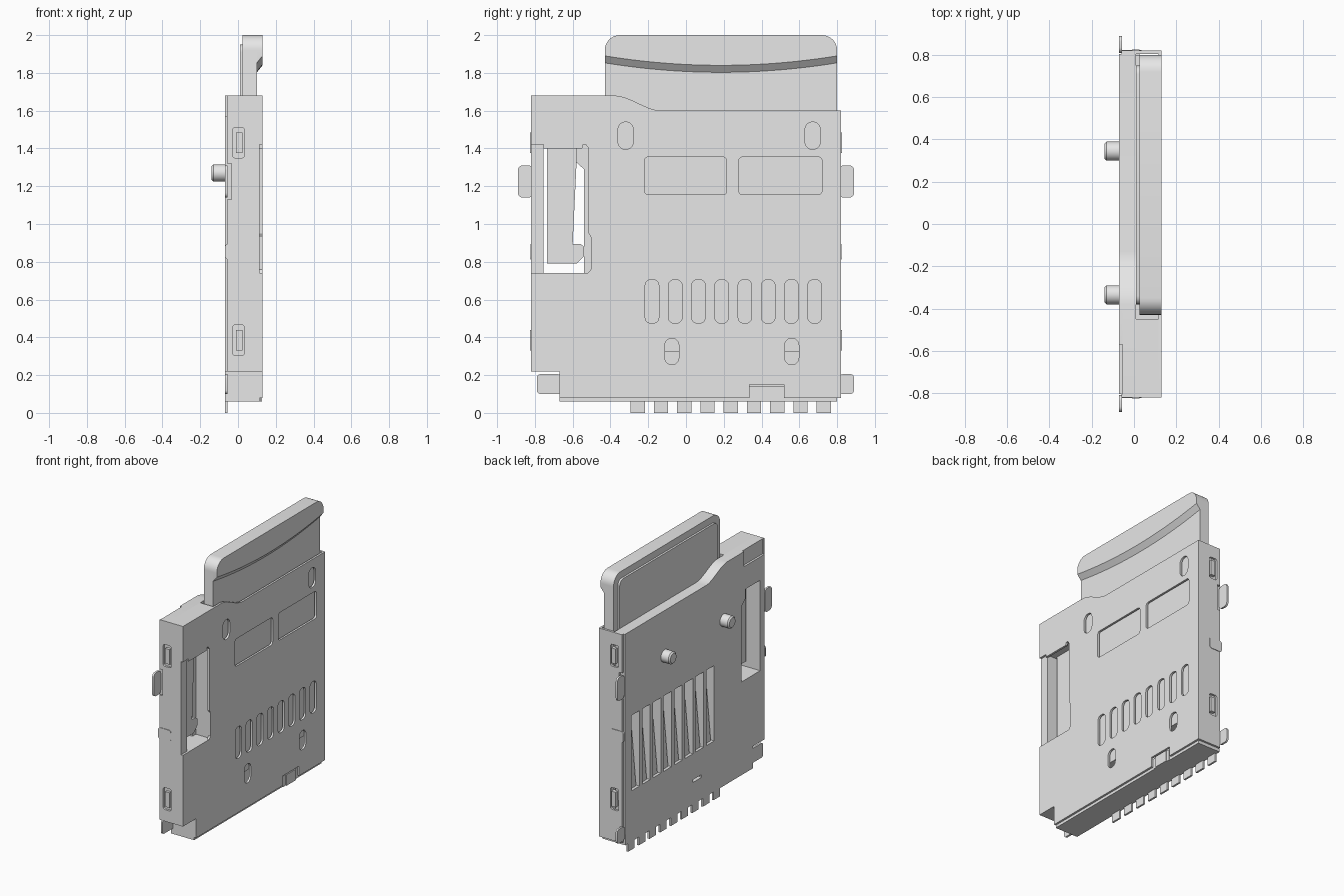
import bpy, bmesh, math
from mathutils import Matrix

if "Cube" in bpy.data.objects:
    bpy.data.objects.remove(bpy.data.objects["Cube"], do_unlink=True)

# One grey for everything
grey = bpy.data.materials.new("plain_grey")
grey.use_nodes = True
grey.diffuse_color = (0.8, 0.8, 0.8, 1)
for n in grey.node_tree.nodes:
    if n.type == 'BSDF_PRINCIPLED':
        n.inputs["Base Color"].default_value = (0.8, 0.8, 0.8, 1)

# Local profile axes to world: "x" draws in (y, z), "y" draws in (x, z)
AXES = {
    "x": Matrix(((0, 0, 1, 0), (1, 0, 0, 0), (0, 1, 0, 0), (0, 0, 0, 1))),
    "y": Matrix(((1, 0, 0, 0), (0, 0, -1, 0), (0, 1, 0, 0), (0, 0, 0, 1))),
}


def finish(name, mesh):
    mesh.materials.clear()
    mesh.materials.append(grey)
    ob = bpy.data.objects.new(name, mesh)
    bpy.context.collection.objects.link(ob)
    return ob


def plate(name, axis, a, b, outline, holes=()):
    """Flat outline with holes, extruded from a to b along the axis."""
    cu = bpy.data.curves.new(name, 'CURVE')
    cu.dimensions = '2D'
    cu.fill_mode = 'BOTH'
    cu.extrude = abs(b - a) / 2
    for loop in [outline, *holes]:
        sp = cu.splines.new('POLY')
        sp.points.add(len(loop) - 1)
        for p, (u, v) in zip(sp.points, loop):
            p.co = (u, v, 0, 1)
        sp.use_cyclic_u = True
    tmp = bpy.data.objects.new("profile", cu)
    bpy.context.collection.objects.link(tmp)
    dg = bpy.context.evaluated_depsgraph_get()
    mesh = bpy.data.meshes.new_from_object(tmp.evaluated_get(dg))
    bpy.data.objects.remove(tmp, do_unlink=True)
    bpy.data.curves.remove(cu)
    mid = (a + b) / 2
    shift = Matrix.Translation((mid, 0, 0) if axis == "x" else (0, mid, 0))
    mesh.transform(shift @ AXES[axis])
    bm = bmesh.new()
    bm.from_mesh(mesh)
    bmesh.ops.remove_doubles(bm, verts=bm.verts, dist=1e-5)
    bmesh.ops.recalc_face_normals(bm, faces=bm.faces)
    bm.to_mesh(mesh)
    bm.free()
    mesh.name = name
    return finish(name, mesh)


def rect(u0, u1, v0, v1, r=0.0, steps=5):
    """Rectangle, with rounded corners if r is given."""
    if r == 0:
        return [(u0, v0), (u1, v0), (u1, v1), (u0, v1)]
    pts = []
    for k, (cu, cv) in enumerate([(u1 - r, v1 - r), (u0 + r, v1 - r),
                                  (u0 + r, v0 + r), (u1 - r, v0 + r)]):
        for i in range(steps + 1):
            t = math.pi / 2 * (k + i / steps)
            pts.append((cu + r * math.cos(t), cv + r * math.sin(t)))
    return pts


def box(name, x0, x1, y0, y1, z0, z1):
    return plate(name, "x", x0, x1, rect(y0, y1, z0, z1))


# Top edge steps down in a soft S from 1.68 to 1.60
s_curve = []
for i in range(11):
    t = i / 10
    s_curve.append((-0.13 - 0.25 * t, 1.6 + 0.08 * t * t * (3 - 2 * t)))

slot_ys = [-0.18 + 0.123 * k for k in range(8)]

# Metal shell face
shell_outline = [(-0.67, 0.08), (0.335, 0.08), (0.335, 0.15), (0.52, 0.15),
                 (0.52, 0.08), (0.82, 0.08), (0.82, 1.6)] + s_curve + [
    (-0.82, 1.68), (-0.82, 1.42), (-0.755, 1.42), (-0.755, 1.4), (-0.55, 1.4),
    (-0.545, 1.42), (-0.53, 1.42), (-0.515, 1.4), (-0.515, 0.95),
    (-0.503, 0.93), (-0.503, 0.76), (-0.52, 0.74), (-0.82, 0.74),
    (-0.82, 0.22), (-0.67, 0.22)]
shell_holes = [rect(y - 0.036, y + 0.036, 0.475, 0.705, 0.03) for y in slot_ys]
shell_holes += [rect(y - 0.04, y + 0.04, 1.395, 1.54, 0.039) for y in (-0.32, 0.67)]
shell_holes += [rect(y - 0.037, y + 0.037, 0.255, 0.395, 0.036) for y in (-0.075, 0.56)]
shell_holes += [rect(-0.22, 0.215, 1.155, 1.355, 0.02), rect(0.28, 0.72, 1.155, 1.355, 0.02)]
plate("shell_face", "x", 0.115, 0.13, shell_outline, shell_holes)

# Shell side walls with latch holes, nubs, clips and solder feet
latches = [(1.35, 1.51), (0.305, 0.465)]
for side, label, z0, z1 in ((-1, "front", 0.22, 1.68), (1, "back", 0.08, 1.6)):
    wall = [(-0.058, z0), (0.115, z0), (0.115, z1), (-0.058, z1),
            (-0.058, 1.32), (-0.035, 1.32), (-0.035, 1.13), (-0.058, 1.13)]
    holes = [rect(-0.03, 0.035, a, b, 0.015) for a, b in latches]
    plate(label + "_shell_wall", "y", side * 0.805, side * 0.82, wall, holes)
    for a, b in latches:
        plate(label + "_latch_nub", "y", side * 0.795, side * 0.825,
              rect(-0.01, 0.025, a + 0.025, b - 0.025))
    plate(label + "_clip", "y", side * 0.81, side * 0.824,
          rect(-0.07, 0.035, 0.812, 0.895, 0.02))
    feet = [rect(0.81, 0.89, 1.14, 1.31, 0.025)]
    feet.append(rect(0.66, 0.79, 0.1, 0.205, 0.02) if side < 0
                else rect(0.81, 0.89, 0.1, 0.205, 0.02))
    for foot in feet:
        plate(label + "_solder_foot", "x", -0.07, -0.056,
              [(side * u, v) for u, v in foot])

# Moulded base floor with contact slots and a spring window
window = [(-0.755, 0.74), (-0.54, 0.74), (-0.54, 1.29), (-0.585, 1.33),
          (-0.585, 1.4), (-0.755, 1.4)]
base_holes = [rect(y - 0.045, y + 0.045, 0.43, 0.98) for y in slot_ys]
base_holes += [window, rect(-0.08, 0.02, 0.22, 0.24)]
base_start = [(-0.67, 0.06), (0.8, 0.06), (0.805, 1.6)] + s_curve
plate("base_floor", "x", -0.055, 0.01,
      base_start + [(-0.805, 1.68), (-0.805, 0.22), (-0.67, 0.22)], base_holes)
plate("base_back_layer", "x", -0.07, -0.055,
      base_start + [(-0.57, 1.68), (-0.57, 1.57), (-0.805, 1.57),
                    (-0.805, 0.22), (-0.67, 0.22)], base_holes)

# Base walls around the card bay
box("base_bottom_wall", 0.01, 0.115, -0.67, 0.8, 0.06, 0.14)
box("base_front_wall", 0.01, 0.115, -0.805, -0.755, 0.22, 1.68)
box("base_inner_rail", 0.01, 0.115, -0.5, -0.45, 0.14, 1.42)
box("base_lower_block", 0.01, 0.115, -0.755, -0.5, 0.22, 0.74)
box("base_corner_block", 0.01, 0.115, -0.67, -0.5, 0.14, 0.22)
box("base_upper_block", 0.01, 0.115, -0.755, -0.45, 1.42, 1.68)
box("bottom_key", 0.115, 0.12, 0.35, 0.505, 0.06, 0.14)
box("bottom_key_rib", 0.12, 0.127, 0.375, 0.48, 0.06, 0.14)

# Detection spring in the side window
plate("detect_spring", "x", 0.03, 0.05,
      [(-0.735, 0.79), (-0.58, 0.79), (-0.54, 0.83), (-0.54, 0.88), (-0.56, 0.895),
       (-0.6, 0.895), (-0.575, 1.42), (-0.735, 1.42)])

# Sloping contacts in the slots and solder tails along the bottom
for y in slot_ys:
    plate("contact_spring", "y", y - 0.035, y + 0.035,
          [(-0.05, 0.42), (-0.04, 0.42), (0.01, 0.92), (0.01, 0.99), (0.0, 0.99)])
for k in range(9):
    y = -0.255 + 0.123 * k
    box("solder_tail", -0.07, -0.056, y - 0.038, y + 0.038, 0.0, 0.065)

# Memory card: body, raised back panel and thumb lip
top_right = rect(-0.43, 0.8, 1.0, 2.0, 0.08, 8)[:18]
plate("card_body", "x", 0.025, 0.1, top_right + [(-0.43, 0.325), (0.8, 0.325)])
plate("card_back_panel", "x", 0.01, 0.025, rect(-0.38, 0.75, 0.325, 1.95, 0.04))
arc = []
for i in range(25):
    y = -0.43 + 1.23 * i / 24
    arc.append((y, 1.84 + 0.05 * ((y - 0.185) / 0.615) ** 2))
lip = plate("card_lip", "x", 0.1, 0.13, top_right + arc)
for v in lip.data.vertices:
    if v.co.x < 0.115 and v.co.z < 1.895:
        v.co.z -= 0.037

# Locating pegs on the back
for y in (-0.335, 0.345):
    bm = bmesh.new()
    bmesh.ops.create_cone(bm, cap_ends=True, segments=32, radius1=0.045,
                          radius2=0.045, depth=0.08)
    rim = [e for e in bm.edges if all(v.co.z < 0 for v in e.verts)]
    bmesh.ops.bevel(bm, geom=rim, offset=0.01, segments=1, affect='EDGES')
    mesh = bpy.data.meshes.new("locating_peg")
    bm.to_mesh(mesh)
    bm.free()
    mesh.transform(Matrix.Translation((-0.1, y, 1.27)) @ Matrix.Rotation(math.pi / 2, 4, 'Y'))
    finish("locating_peg", mesh)

# Smooth the curved edges, keep the corners sharp
for ob in bpy.data.objects:
    ob.select_set(ob.type == 'MESH')
    if ob.type == 'MESH':
        bpy.context.view_layer.objects.active = ob
bpy.ops.object.shade_smooth_by_angle(angle=math.radians(30))
